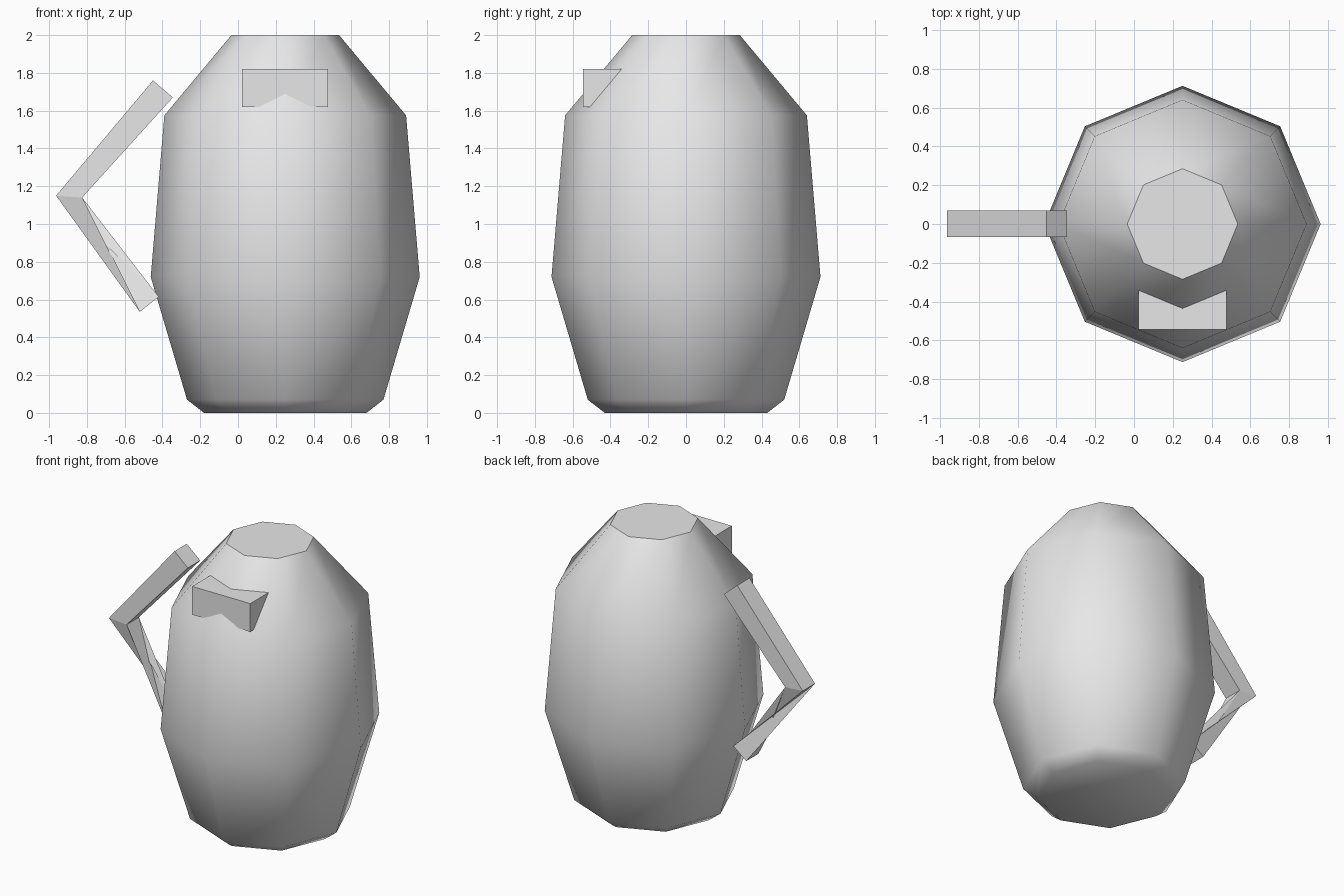
import bpy, bmesh, math

default = bpy.data.objects.get("Cube")
if default:
    bpy.data.objects.remove(default, do_unlink=True)

# One plain grey for every part
grey = bpy.data.materials.new("light grey")
grey.use_nodes = True
colour = (0.8, 0.8, 0.8, 1)
grey.diffuse_color = colour
grey.node_tree.nodes["Principled BSDF"].inputs["Base Color"].default_value = colour

CENTRE_X = 0.25


def finish(name, bm):
    bmesh.ops.recalc_face_normals(bm, faces=bm.faces)
    mesh = bpy.data.meshes.new(name)
    bm.to_mesh(mesh)
    bm.free()
    mesh.materials.append(grey)
    obj = bpy.data.objects.new(name, mesh)
    bpy.context.collection.objects.link(obj)
    return obj


def bridge(bm, a, b):
    for i in range(len(a)):
        j = (i + 1) % len(a)
        bm.faces.new((a[i], a[j], b[j], b[i]))


# Jug body: eight-sided profile of (radius, height)
bm = bmesh.new()
rings = []
for radius, z in [(0.43, 0), (0.52, 0.07), (0.712, 0.72), (0.64, 1.575), (0.285, 2)]:
    angles = [math.tau * k / 8 for k in range(8)]
    rings.append([bm.verts.new((CENTRE_X + radius * math.cos(a), radius * math.sin(a), z))
                  for a in angles])
for lower, upper in zip(rings, rings[1:]):
    bridge(bm, lower, upper)
bm.faces.new(rings[0])
bm.faces.new(rings[-1])
body = finish("jug_body", bm)
bpy.ops.object.select_all(action='DESELECT')
body.select_set(True)
bpy.context.view_layer.objects.active = body
bpy.ops.object.shade_smooth_by_angle(angle=math.radians(48))

# Spout: a block sunk into the shoulder
bm = bmesh.new()
bmesh.ops.create_cube(bm, size=1)
bmesh.ops.scale(bm, vec=(0.455, 0.3, 0.2), verts=bm.verts)
bmesh.ops.translate(bm, vec=(CENTRE_X, -0.395, 1.72), verts=bm.verts)
finish("spout", bm)

# Handle: bent bar whose lower arm makes a quarter twist
bm = bmesh.new()


def handle_ring(inner, outer):
    front, back = -0.067, 0.07
    corners = [(inner, front), (outer, front), (outer, back), (inner, back)]
    return [bm.verts.new((p[0], y, p[1])) for p, y in corners]


top = handle_ring((-0.345, 1.67), (-0.45, 1.76))
elbow = handle_ring((-0.825, 1.14), (-0.963, 1.15))
foot = handle_ring((-0.42, 0.615), (-0.52, 0.535))
bridge(bm, top, elbow)
twisted = foot[1:] + foot[:1]
for i in range(4):
    j = (i + 1) % 4
    bm.faces.new((elbow[i], elbow[j], twisted[j]))
    bm.faces.new((elbow[i], twisted[j], twisted[i]))
bm.faces.new(top)
bm.faces.new(foot)
finish("handle", bm)
